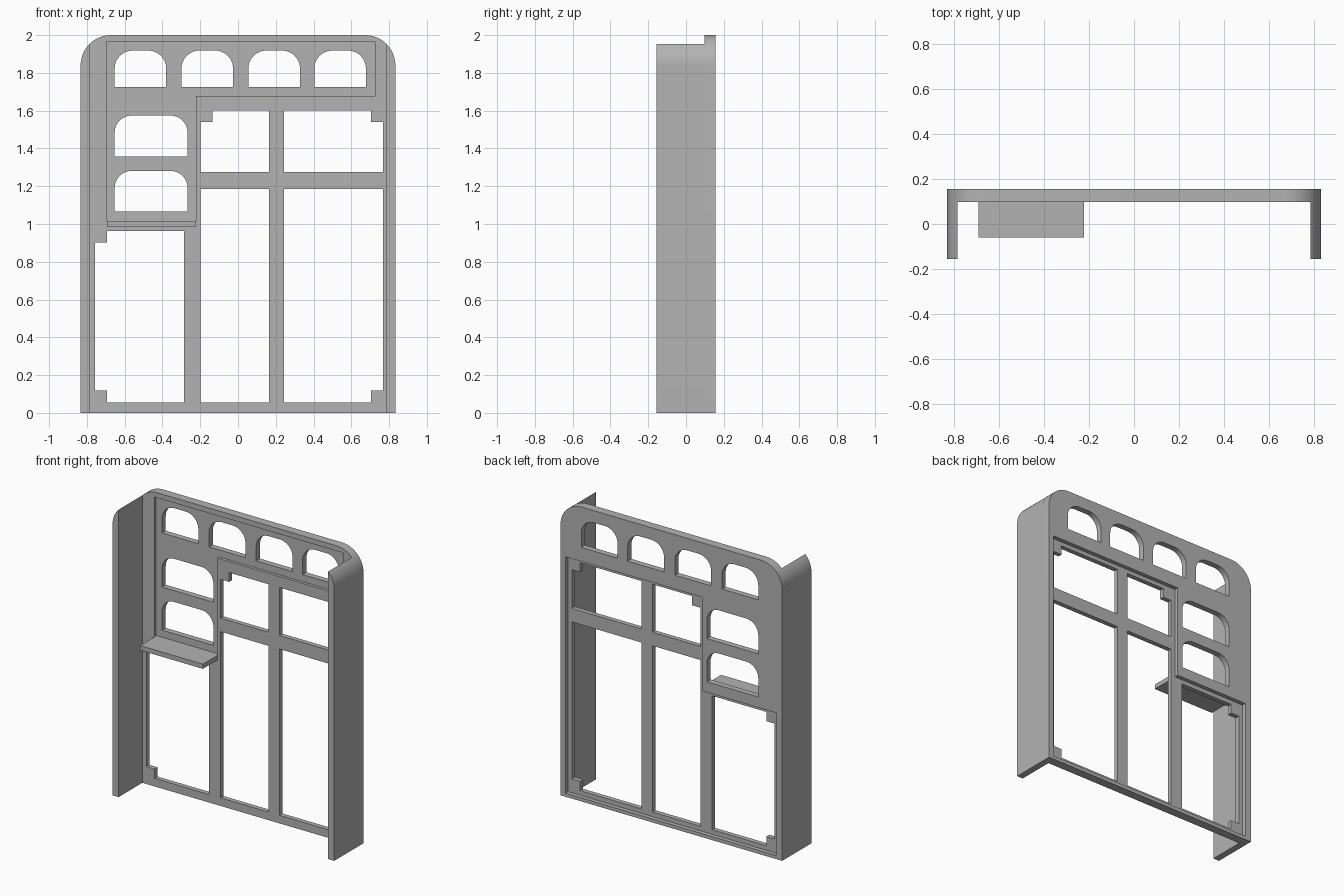
import bpy
import bmesh
from math import acos, cos, sin, pi

cube = bpy.data.objects.get("Cube")
if cube:
    bpy.data.objects.remove(cube, do_unlink=True)

# Main dimensions
HALF_W, HEIGHT, HALF_D = 0.833, 2.0, 0.157
RADIUS = 0.16
WALL_IN = 0.787
PANEL_Y = 0.097
FRONT_CUT, BACK_CUT = 0.02, 0.028

grey = bpy.data.materials.new("plain_grey")
grey.use_nodes = True
GREY = (0.45, 0.45, 0.45, 1)
grey.diffuse_color = GREY
grey.node_tree.nodes["Principled BSDF"].inputs["Base Color"].default_value = GREY


def arc(cx, cz, r, a0, a1, steps=12):
    return [(cx + r * cos(a0 + (a1 - a0) * i / steps),
             cz + r * sin(a0 + (a1 - a0) * i / steps)) for i in range(steps + 1)]


def rect(x0, x1, z0, z1):
    return [(x0, z0), (x1, z0), (x1, z1), (x0, z1)]


def arched(x0, x1, z0, z1, r):
    """Rectangle with rounded upper corners."""
    return ([(x0, z0), (x1, z0)] + arc(x1 - r, z1 - r, r, 0, pi / 2)
            + arc(x0 + r, z1 - r, r, pi / 2, pi))


def notched(x0, x1, z0, z1, corners, n=0.063):
    """Rectangle with square steps at the listed corners."""
    points = []
    for i, (x, z) in enumerate(rect(x0, x1, z0, z1)):
        sx = n if x == x0 else -n
        sz = n if z == z0 else -n
        if i not in corners:
            points.append((x, z))
            continue
        step = [(x, z + sz), (x + sx, z + sz), (x + sx, z)]
        points += step if i % 2 == 0 else step[::-1]
    return points


def prism(name, outlines, y0, y1):
    """Extrude closed x-z outlines along y."""
    bm = bmesh.new()
    for outline in outlines:
        face = bm.faces.new([bm.verts.new((x, y0, z)) for x, z in outline])
        new = bmesh.ops.extrude_face_region(bm, geom=[face])["geom"]
        moved = [v for v in new if isinstance(v, bmesh.types.BMVert)]
        bmesh.ops.translate(bm, verts=moved, vec=(0, y1 - y0, 0))
    bmesh.ops.recalc_face_normals(bm, faces=bm.faces)
    mesh = bpy.data.meshes.new(name)
    bm.to_mesh(mesh)
    bm.free()
    mesh.materials.append(grey)
    obj = bpy.data.objects.new(name, mesh)
    bpy.context.collection.objects.link(obj)
    return obj


def cut(obj, cutter):
    mod = obj.modifiers.new("cut", 'BOOLEAN')
    mod.operation, mod.solver, mod.object = 'DIFFERENCE', 'EXACT', cutter
    bpy.context.view_layer.objects.active = obj
    bpy.ops.object.modifier_apply(modifier=mod.name)
    bpy.data.objects.remove(cutter, do_unlink=True)


# Back panel with rounded upper corners
panel = prism("back_panel", [arched(-HALF_W, HALF_W, 0, HEIGHT, RADIUS)], PANEL_Y, HALF_D)

# Shallow L-shaped recess on the front
front_l = [(-0.697, 1.017), (-0.222, 1.017), (-0.222, 1.677),
           (0.725, 1.677), (0.725, 1.965), (-0.697, 1.965)]
cut(panel, prism("front_recess", [front_l], 0, PANEL_Y + FRONT_CUT))

# Shallow recess around the lower frames on the back
back_l = [(-0.787, 0.024), (0.797, 0.024), (0.797, 1.63),
          (-0.229, 1.63), (-0.229, 0.993), (-0.787, 0.993)]
cut(panel, prism("back_recess", [back_l], HALF_D - BACK_CUT, 0.3))

# Arched and stepped openings
openings = [arched(x, x + 0.273, 1.725, 1.918, 0.095)
            for x in (-0.653, -0.299, 0.055, 0.404)]
openings += [arched(-0.653, -0.267, z, z + 0.216, 0.09) for z in (1.065, 1.358)]
openings += [notched(-0.198, 0.163, 1.276, 1.602, [3]),
             notched(0.244, 0.768, 1.276, 1.602, [2]),
             rect(-0.198, 0.163, 0.055, 1.184),
             notched(0.244, 0.768, 0.055, 1.184, [1]),
             notched(-0.757, -0.286, 0.055, 0.964, [0, 3])]
cut(panel, prism("openings", openings, 0, 0.3))

# Side walls: flat inside, curving to a sharp edge at the top
edge_x = HALF_W - RADIUS
curve = arc(edge_x, HEIGHT - RADIUS, RADIUS, 0, acos((WALL_IN - edge_x) / RADIUS))
profile = [(WALL_IN, 0), (HALF_W, 0)] + curve
parts = [panel]
for side, s in (("left", 1), ("right", -1)):
    parts.append(prism(side + "_wall", [[(s * x, z) for x, z in profile]], -HALF_D, PANEL_Y))

# Small shelf below the column of arches
parts.append(prism("shelf", [rect(-0.693, -0.222, 0.985, 1.017)],
                   -0.06, PANEL_Y + FRONT_CUT))

bpy.ops.object.select_all(action='DESELECT')
for obj in parts:
    obj.select_set(True)
bpy.context.view_layer.objects.active = panel
bpy.ops.object.shade_smooth_by_angle()
